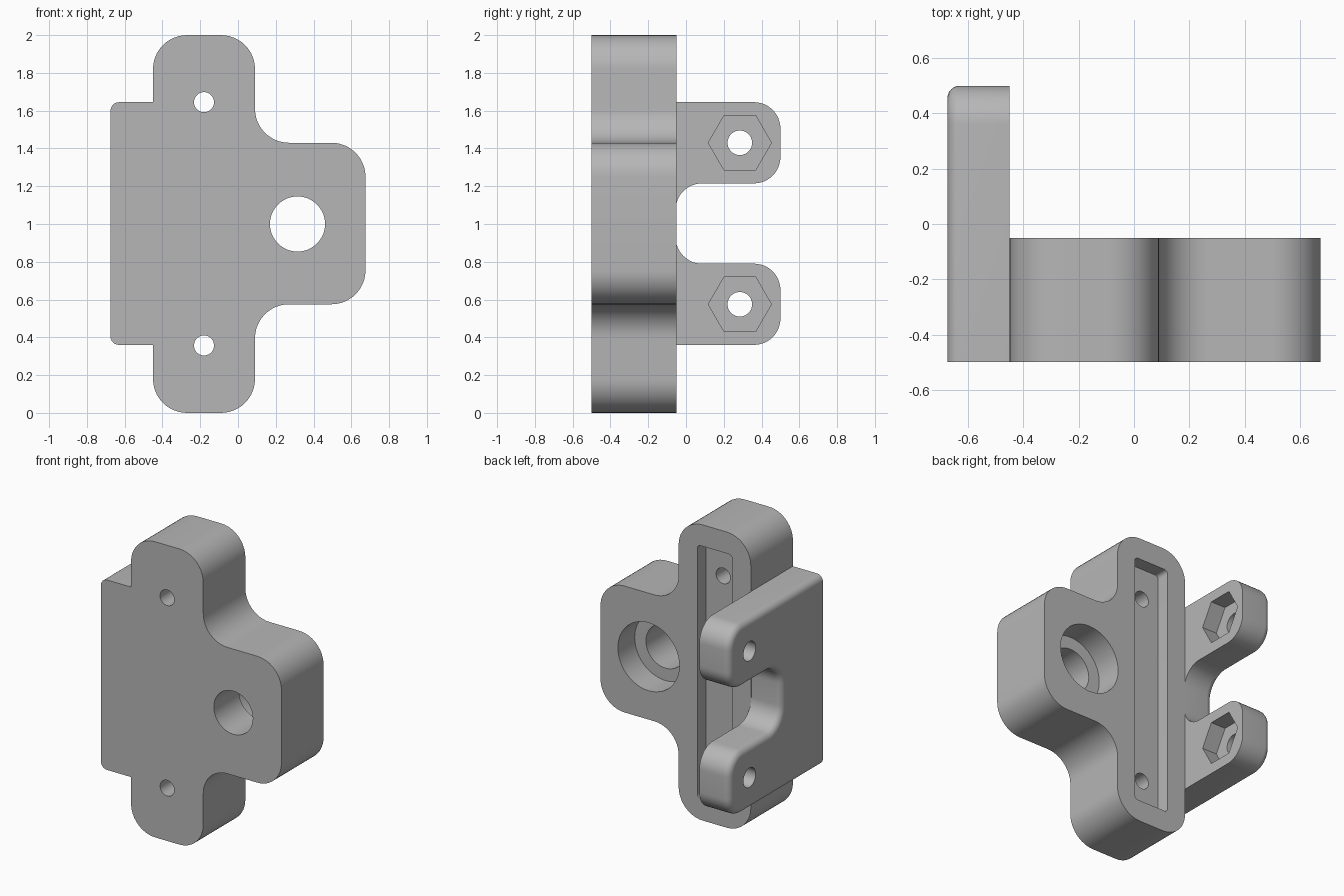
import bpy, bmesh, math
from mathutils import Vector

if "Cube" in bpy.data.objects:
    bpy.data.objects.remove(bpy.data.objects["Cube"])

grey = bpy.data.materials.new("plain grey")
grey.use_nodes = True
grey.diffuse_color = (0.47, 0.47, 0.47, 1)
grey.node_tree.nodes["Principled BSDF"].inputs["Base Color"].default_value = (0.47, 0.47, 0.47, 1)


def rounded(corners, steps=12):
    """Outline from right-angled corners (a, b, radius), each filleted."""
    points = []
    for i, (a, b, r) in enumerate(corners):
        p = Vector((a, b))
        if r == 0:
            points.append(p)
            continue
        u = (Vector(corners[i - 1][:2]) - p).normalized()
        w = (Vector(corners[(i + 1) % len(corners)][:2]) - p).normalized()
        centre = p + (u + w) * r
        for k in range(steps + 1):
            t = math.pi / 2 * k / steps
            points.append(centre - (w * math.cos(t) + u * math.sin(t)) * r)
    return points


def circle(a, b, r, sides=48):
    turn = math.tau / sides
    return [Vector((a + r * math.cos(i * turn), b + r * math.sin(i * turn))) for i in range(sides)]


def prism(name, outline, axis, lo, hi, bevel_rule=None):
    """Extrude an outline along x (outline is y, z) or y (outline is x, z)."""
    place = (lambda p, d: (d, p.x, p.y)) if axis == "x" else (lambda p, d: (p.x, d, p.y))
    bm = bmesh.new()
    face = bm.faces.new([bm.verts.new(place(p, lo)) for p in outline])
    new = bmesh.ops.extrude_face_region(bm, geom=[face])["geom"]
    shift = Vector(place(Vector((0, 0)), hi - lo))
    bmesh.ops.translate(bm, vec=shift, verts=[v for v in new if isinstance(v, bmesh.types.BMVert)])
    bmesh.ops.recalc_face_normals(bm, faces=bm.faces)
    if bevel_rule:
        edges = [e for e in bm.edges if bevel_rule(e)]
        bmesh.ops.bevel(bm, geom=edges, offset=0.045, segments=6, profile=0.5, affect="EDGES")
    mesh = bpy.data.meshes.new(name)
    bm.to_mesh(mesh)
    bm.free()
    mesh.materials.append(grey)
    ob = bpy.data.objects.new(name, mesh)
    bpy.context.collection.objects.link(ob)
    return ob


def combine(target, tool, operation):
    mod = target.modifiers.new(operation, "BOOLEAN")
    mod.operation, mod.solver, mod.object = operation, "EXACT", tool
    bpy.context.view_layer.objects.active = target
    bpy.ops.object.modifier_apply(modifier=mod.name)
    bpy.data.objects.remove(tool)


FRONT, BACK = -0.5, -0.05
OUTER, INNER = -0.675, -0.45

# Main block: upright tower with a side arm
R = 0.18
block = prism("mounting_block", rounded([
    (INNER, 0, R), (0.09, 0, R), (0.09, 0.575, R), (0.675, 0.575, R),
    (0.675, 1.43, R), (0.09, 1.43, R), (0.09, 2, R), (INNER, 2, R)]), "y", FRONT, BACK)

# Side plate: two rounded prongs, outer rim softened except along the front
r = 0.14
outer_rim = lambda e: (all(abs(v.co.x - OUTER) < 1e-4 for v in e.verts)
                       and any(v.co.y > FRONT + 1e-4 for v in e.verts))
plate = prism("side_plate", rounded([
    (FRONT, 0.36, 0), (0.5, 0.36, r), (0.5, 0.79, r), (-0.055, 0.79, r),
    (-0.055, 1.215, r), (0.5, 1.215, r), (0.5, 1.645, r), (FRONT, 1.645, 0)]),
    "x", OUTER, INNER, outer_rim)

# Prong bolt holes with hexagonal nut pockets
for z in (0.575, 1.43):
    combine(plate, prism("bolt_cutter", circle(0.285, z, 0.065), "x", -0.8, -0.3), "DIFFERENCE")
    combine(plate, prism("nut_cutter", circle(0.285, z, 0.167, 6), "x", INNER - 0.11, -0.3), "DIFFERENCE")

# Shallow slot in the back of the tower
slot = rounded([(-0.31, 0.145, 0.025), (-0.05, 0.145, 0.025),
                (-0.05, 1.855, 0.025), (-0.31, 1.855, 0.025)], 4)
combine(block, prism("slot_cutter", slot, "y", BACK - 0.09, 0.1), "DIFFERENCE")

# Screw holes, arm hole and its counterbore
for z in (0.357, 1.645):
    combine(block, prism("screw_cutter", circle(-0.18, z, 0.053), "y", -0.7, 0.1), "DIFFERENCE")
combine(block, prism("arm_cutter", circle(0.315, 1, 0.146), "y", -0.7, 0.1), "DIFFERENCE")
combine(block, prism("bore_cutter", circle(0.315, 1, 0.23), "y", BACK - 0.18, 0.1), "DIFFERENCE")

# One solid bracket, smooth on the fillets
combine(block, plate, "UNION")
block.name = "bracket"
bpy.ops.object.select_all(action="DESELECT")
block.select_set(True)
bpy.context.view_layer.objects.active = block
bpy.ops.object.shade_smooth_by_angle(angle=math.radians(30))
